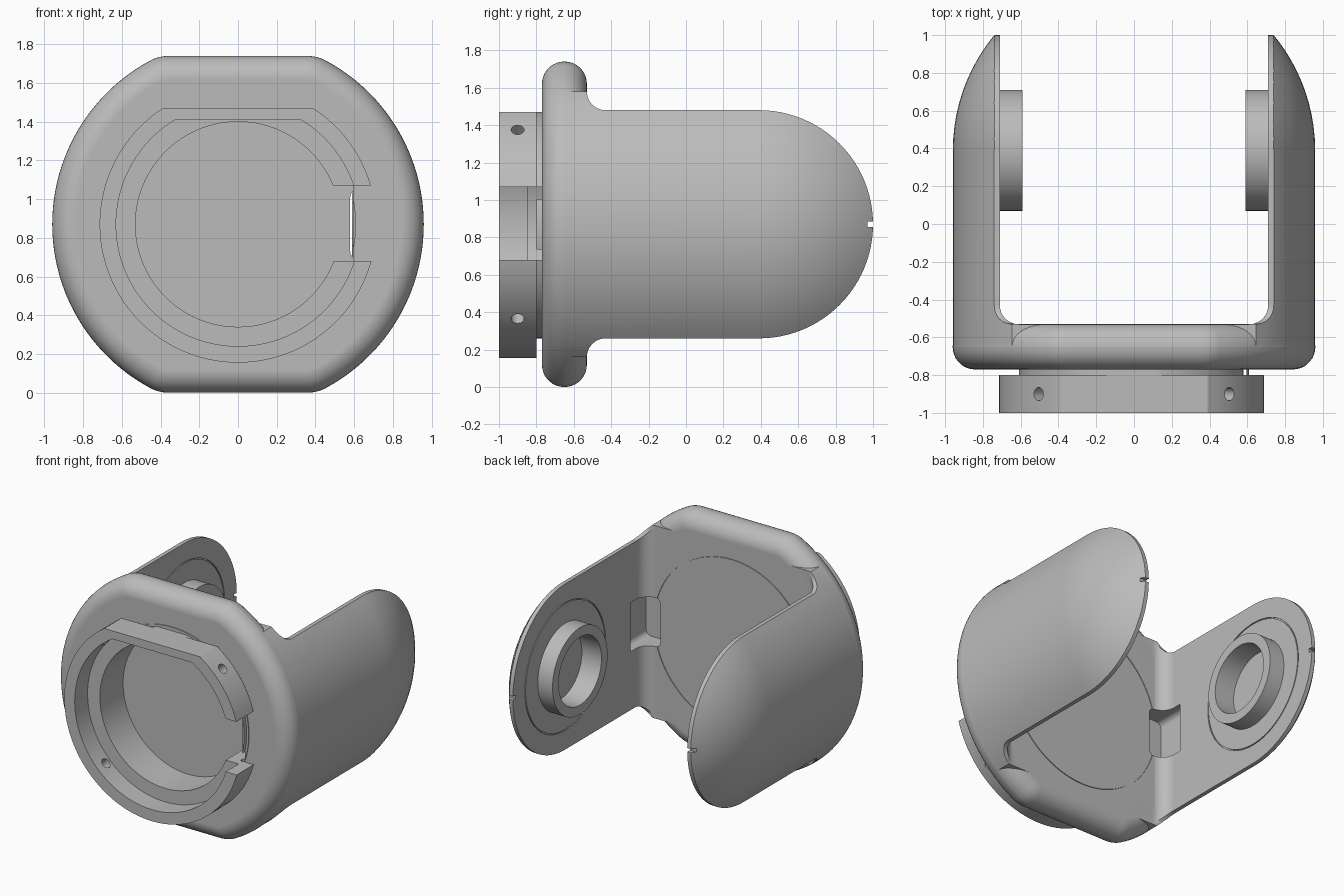
import bpy, bmesh
from math import pi, sin, cos, asin, atan2, sqrt
from mathutils import Vector

if "Cube" in bpy.data.objects:
    bpy.data.objects.remove(bpy.data.objects["Cube"], do_unlink=True)

MID = 0.87     # height of the main axis
PIVOT = 0.39   # depth of the arm pivots

grey = bpy.data.materials.new("plain grey")
grey.use_nodes = True
grey.diffuse_color = (0.5, 0.5, 0.5, 1)
grey.node_tree.nodes["Principled BSDF"].inputs["Base Color"].default_value = (0.5, 0.5, 0.5, 1)


def arc(cx, cy, r, a0, a1, n):
    return [(cx + r * cos(a0 + (a1 - a0) * i / n), cy + r * sin(a0 + (a1 - a0) * i / n))
            for i in range(n + 1)]


def place(axis, u, v, t):
    return {"x": (t, u, v), "y": (u, t, v), "z": (u, v, t)}[axis]


def finish(name, bm):
    bmesh.ops.remove_doubles(bm, verts=bm.verts, dist=1e-5)
    bmesh.ops.recalc_face_normals(bm, faces=bm.faces)
    mesh = bpy.data.meshes.new(name)
    bm.to_mesh(mesh)
    bm.free()
    mesh.materials.append(grey)
    obj = bpy.data.objects.new(name, mesh)
    bpy.context.collection.objects.link(obj)
    return obj


def prism(name, pts, axis, lo, hi, round_edges=0):
    """Extrude a 2D outline along an axis, optionally rounding both rims."""
    bm = bmesh.new()
    a = [bm.verts.new(place(axis, u, v, lo)) for u, v in pts]
    b = [bm.verts.new(place(axis, u, v, hi)) for u, v in pts]
    caps = [bm.faces.new(a), bm.faces.new(b)]
    for i in range(len(pts)):
        bm.faces.new((a[i - 1], a[i], b[i], b[i - 1]))
    bmesh.ops.recalc_face_normals(bm, faces=bm.faces)
    if round_edges:
        rims = [e for f in caps for e in f.edges]
        bmesh.ops.bevel(bm, geom=rims, offset=round_edges, segments=9,
                        profile=0.5, affect="EDGES")
    return finish(name, bm)


def lathe(name, pts, axis, centre, steps=96):
    """Revolve (radius, position) points; a profile off the axis is closed."""
    bm = bmesh.new()
    rows = []
    for s in range(steps):
        a = 2 * pi * s / steps
        rows.append([bm.verts.new(Vector(place(axis, r * cos(a), r * sin(a), t)) + Vector(centre))
                     for r, t in pts])
    first = 0 if pts[0][0] > 0 else 1
    for s in range(steps):
        p, q = rows[s - 1], rows[s]
        for i in range(first, len(pts)):
            ring = [p[i - 1], p[i], q[i], q[i - 1]]
            if pts[i - 1][0] == 0:
                ring = [p[i - 1], p[i], q[i]]
            elif pts[i][0] == 0:
                ring = [p[i - 1], p[i], q[i - 1]]
            bm.faces.new(ring)
    return finish(name, bm)


def rod(name, r, axis, lo, hi, centre):
    return lathe(name, [(0, lo), (r, lo), (r, hi), (0, hi)], axis, centre)


def band(name, r0, r1, axis, lo, hi, centre):
    return lathe(name, [(r0, lo), (r1, lo), (r1, hi), (r0, hi)], axis, centre)


def box(x0, x1, y0, y1, z0, z1):
    return prism("cutter", [(x0, z0), (x1, z0), (x1, z1), (x0, z1)], "y", y0, y1)


def boolean(obj, tool, op="DIFFERENCE"):
    mod = obj.modifiers.new("bool", "BOOLEAN")
    mod.object, mod.operation, mod.solver = tool, op, "EXACT"
    bpy.context.view_layer.objects.active = obj
    bpy.ops.object.modifier_apply(modifier=mod.name)
    bpy.data.objects.remove(tool, do_unlink=True)


def flat_top(r, h):
    """Circle cut off by a level line at height h above its centre."""
    a = asin(h / r)
    return [(x, z + MID) for x, z in arc(0, 0, r, a, -pi - a, 96)]


AXIS = (0, 0, MID)

# Front plate: round disc with flat top and bottom, softened corners, full-round rim
R, H, F = 0.96, 0.87, 0.2
cx, cz = sqrt((R - F) ** 2 - (H - F) ** 2), H - F
a = atan2(cz, cx)
right = arc(cx, -cz, F, -pi / 2, -a, 6) + arc(0, 0, R, -a, a, 48)[1:-1] + arc(cx, cz, F, a, pi / 2, 6)
outline = right + [(-x, -z) for x, z in right]
housing = prism("housing", [(x, z + MID) for x, z in outline], "y", -0.77, -0.53, 0.119)

# Arms: domed barrel trimmed to a rounded side profile and hollowed by a channel
dome = arc(PIVOT, 0, 0.959, pi / 2, 0, 24)
arms = lathe("arms", [(0, -0.65), (0.959, -0.65)] + [(r, y) for y, r in dome[:-1]] + [(0, dome[-1][0])],
             "y", AXIS, 128)
upper = [(-0.7, 0.71)] + arc(-0.43, 0.71, 0.1, pi, 1.5 * pi, 8)
side = upper + arc(PIVOT, 0, 0.61, pi / 2, -pi / 2, 48) + [(y, -z) for y, z in reversed(upper)]
boolean(arms, prism("cutter", [(y, z + MID) for y, z in side], "x", -1.2, 1.2), "INTERSECT")
channel = (arc(-0.61, -0.431, 0.1, pi, 1.5 * pi, 8) + arc(0.61, -0.431, 0.1, 1.5 * pi, 2 * pi, 8)
           + [(0.71, 1.6), (-0.71, 1.6)])
boolean(arms, prism("cutter", channel, "z", -0.5, 2.5))
boolean(housing, arms, "UNION")

# Front bore, side recess and the seams around the centre
boolean(housing, rod("cutter", 0.53, "y", -1.1, -0.58, AXIS))
boolean(housing, box(0.4, 0.595, -1.1, -0.58, 0.68, 1.07))
boolean(housing, band("cutter", 0.626, 0.632, "y", -0.9, -0.764, AXIS))
boolean(housing, band("cutter", 0.626, 0.632, "y", -0.536, -0.4, AXIS))

# Inner corner pockets, arm seams, hub sockets and tip notches on both sides
for s in (-1, 1):
    lo, hi = sorted((s * 0.58, s * 0.78))
    pocket = []
    for px, pz, start in ((hi, 1.05, 0), (lo, 1.05, 1), (lo, 0.69, 2), (hi, 0.69, 3)):
        ox = -0.04 if px == hi else 0.04
        oz = -0.04 if pz > MID else 0.04
        pocket += arc(px + ox, pz + oz, 0.04, start * pi / 2, (start + 1) * pi / 2, 5)
    boolean(housing, prism("cutter", pocket, "y", -0.65, -0.37))
    pivot = (0, PIVOT, MID)
    lo, hi = sorted((s * 0.6, s * 0.718))
    boolean(housing, band("cutter", 0.462, 0.47, "x", lo, hi, pivot))
    lo, hi = sorted((s * 0.6, s * 0.75))
    boolean(housing, rod("cutter", 0.25, "x", lo, hi, pivot))
    lo, hi = sorted((s * 0.6, s * 0.9))
    boolean(housing, box(lo, hi, 0.97, 1.1, MID - 0.014, MID + 0.014))
    lo, hi = sorted((s * 0.59, s * 0.73))
    band("left_hub" if s > 0 else "right_hub", 0.25, 0.32, "x", lo, hi, pivot)

# Mount: open collar with a flat top on a short neck
mount = prism("mount_collar", flat_top(0.715, 0.6), "y", -1.0, -0.8)
boolean(mount, prism("neck", flat_top(0.61, 0.599), "y", -0.82, -0.765), "UNION")
boolean(mount, prism("cutter", flat_top(0.63, 0.54), "y", -1.1, -0.85))
boolean(mount, rod("cutter", 0.53, "y", -1.1, -0.58, AXIS))
boolean(mount, box(0.4, 1.0, -1.1, -0.8, 0.68, 1.07))
boolean(mount, box(0.4, 0.595, -1.1, -0.58, 0.68, 1.07))

# Four radial screw holes through the collar
for k in range(4):
    t = pi / 4 + k * pi / 2
    bpy.ops.mesh.primitive_cylinder_add(vertices=24, radius=0.035, depth=0.3, rotation=(0, t, 0),
                                        location=(0.7 * sin(t), -0.9, MID + 0.7 * cos(t)))
    boolean(mount, bpy.context.object)

# Smooth curved surfaces while keeping edges crisp
for name in ("housing", "mount_collar", "left_hub", "right_hub"):
    obj = bpy.data.objects[name]
    obj.data.materials.clear()
    obj.data.materials.append(grey)
    for poly in obj.data.polygons:
        poly.material_index = 0
    bpy.ops.object.select_all(action="DESELECT")
    obj.select_set(True)
    bpy.context.view_layer.objects.active = obj
    bpy.ops.object.shade_smooth_by_angle(angle=pi / 6)
    obj.modifiers.new("even shading", "WEIGHTED_NORMAL").keep_sharp = True
